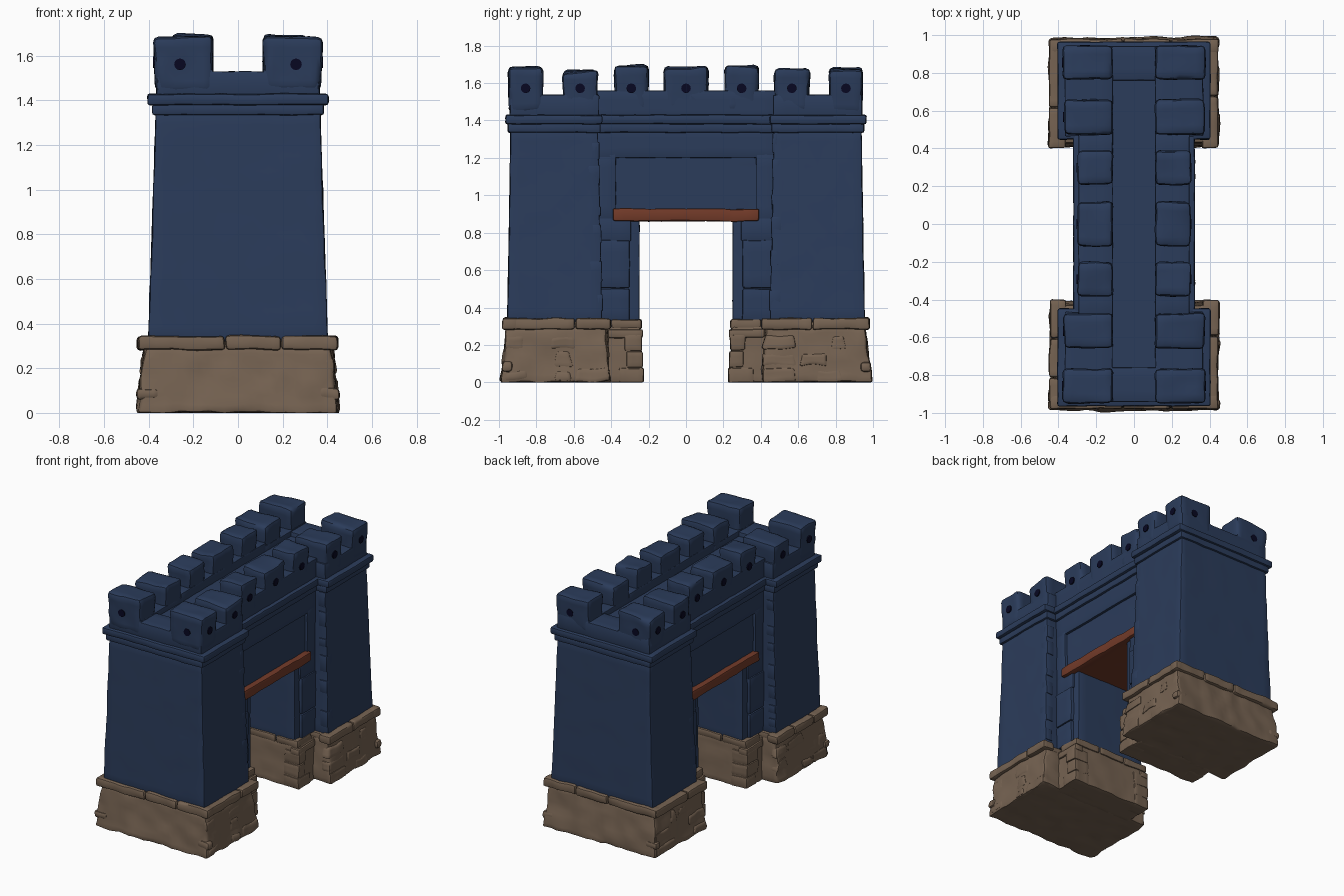
import bpy, bmesh, math, random
from mathutils import Vector, Matrix, noise

if "Cube" in bpy.data.objects:
    bpy.data.objects.remove(bpy.data.objects["Cube"])

random.seed(11)


def material(name, rgb):
    m = bpy.data.materials.new(name)
    m.diffuse_color = (*rgb, 1)
    m.use_nodes = True
    m.node_tree.nodes["Principled BSDF"].inputs["Base Color"].default_value = m.diffuse_color
    return m


BLUE = material("blue plaster", (0.024, 0.045, 0.104))
STONE = material("brown stone", (0.180, 0.124, 0.084))
WOOD = material("red wood", (0.170, 0.043, 0.022))
DARK = material("dark hole", (0.002, 0.002, 0.015))
groups = {}


def group(name, mat):
    if name not in groups:
        groups[name] = (bmesh.new(), mat)
    return groups[name][0]


def block(name, mat, x, y, z, top=None, bevel=0.01, rough=0.004, step=0.07, tilt=0.0):
    """Worn block: x, y, z ranges, optional (x, y) ranges at the top."""
    x, y = sorted(x), sorted(y)
    tx, ty = (sorted(top[0]), sorted(top[1])) if top else (x, y)
    bm = bmesh.new()
    bmesh.ops.create_cube(bm, size=1)
    for v in bm.verts:
        i, j, up = v.co.x > 0, v.co.y > 0, v.co.z > 0
        v.co = (tx if up else x)[i], (ty if up else y)[j], z[up]
        if up and tilt:
            v.co.z += random.uniform(-tilt, tilt)
    if bevel:
        bmesh.ops.bevel(bm, geom=bm.edges[:], offset=bevel, segments=2,
                        profile=0.5, affect='EDGES', clamp_overlap=True)
    # even cuts so the surface can be made uneven
    for axis, (a, b) in enumerate((x, y, z)):
        n = int((b - a) / step)
        for k in range(1, n + 1):
            co, no = Vector(), Vector()
            co[axis] = a + (b - a) * k / (n + 1)
            no[axis] = 1
            bmesh.ops.bisect_plane(bm, geom=bm.verts[:] + bm.edges[:] + bm.faces[:],
                                   plane_co=co, plane_no=no)
    for v in bm.verts:
        v.co += noise.noise_vector(v.co * 11) * rough
        v.co.z = max(v.co.z, 0)
    tmp = bpy.data.meshes.new("tmp")
    bm.to_mesh(tmp)
    bm.free()
    group(name, mat).from_mesh(tmp)
    bpy.data.meshes.remove(tmp)


def hole(pos, axis):
    """Dark round disc on a battlement face."""
    rot = Matrix.Rotation(math.pi / 2, 4, 'Y' if axis == 'x' else 'X')
    bmesh.ops.create_cone(group("battlement_holes", DARK), cap_ends=True, segments=12,
                          radius1=0.026, radius2=0.026, depth=0.009,
                          matrix=Matrix.Translation(pos) @ rot)


def spans(a, b, lo, hi):
    """Split a range into random lengths."""
    out = []
    while b - a > 1e-4:
        w = random.uniform(lo, hi)
        e = b if b - a - w < lo else a + w
        out.append((a, e))
        a = e
    return out


for s in (-1, 1):
    # tower shaft and its two cornice bands
    block("tower_shafts", BLUE, (-.402, .402), (s * .45, s * .955), (.32, 1.36),
          top=((-.367, .367), (s * .47, s * .937)), bevel=.008, rough=.005)
    block("cornices", BLUE, (-.383, .383), (s * .455, s * .952), (1.335, 1.385), bevel=.01)
    block("cornices", BLUE, (-.405, .405), (s * .447, s * .965), (1.38, 1.43), bevel=.012)
    # end parapet sill
    block("parapets", BLUE, (-.362, .362), (s * .76, s * .942), (1.41, 1.53), bevel=.006, rough=.003)

    # stone plinths
    block("plinths", STONE, (-.448, .448), (s * .405, s * .992), (0, .30),
          top=((-.418, .418), (s * .425, s * .955)), bevel=.015, rough=.014, step=.04)
    block("plinths", STONE, (-.318, .318), (s * .23, s * .45), (0, .30),
          top=((-.305, .305), (s * .248, s * .45)), bevel=.012, rough=.008, step=.04)
    block("plinth_caps", STONE, (-.40, .40), (s * .43, s * .95), (.28, .335))
    # cap stones on the outer and inner faces
    for a, b in ((-.447, -.06), (-.055, .19), (.195, .447)):
        block("plinth_caps", STONE, (a, b), (s * .90, s * .98), (.283, .345),
              bevel=.014, rough=.008, step=.04)
    for a, b in spans(-.31, .31, .15, .26):
        block("plinth_caps", STONE, (a, b - .005), (s * .237, s * .40), (.285, .337),
              bevel=.013, rough=.006, step=.04)

    for t in (-1, 1):
        # foot stones at the outer corners
        block("plinth_stones", STONE, (t * .36, t * .456), (s * .93, s * .985), (.06, .11),
              bevel=.016, rough=.008, step=.03)
        # cap stones on the long sides
        for a, b in spans(.40, .98, .14, .28):
            block("plinth_caps", STONE, (t * .36, t * random.uniform(.444, .453)),
                  (s * a, s * (b - .004)), (.283, .343), bevel=.013, rough=.007, step=.04)
        block("plinth_caps", STONE, (t * .25, t * .319), (s * .232, s * .42), (.238, .283),
              bevel=.01, rough=.005, step=.04)
        # uneven wall stones in courses
        for z0, z1 in ((0, .08), (.08, .17), (.17, .26)):
            for a, b in spans(.405, .985, .09, .2):
                if random.random() < .65:
                    mid = (z0 + z1) / 2
                    d = .448 - .1 * mid + random.uniform(.003, .010)
                    block("plinth_stones", STONE, (t * .38, t * (d + .003)),
                          (s * a, s * min(b - .006, .97)),
                          (z0 + random.uniform(0, .015), z1 - random.uniform(0, .02)),
                          top=((t * .38, t * (d - .004)),
                               (s * (a + random.uniform(0, .02)), s * (min(b, .975) - random.uniform(.01, .03)))),
                          bevel=.014, rough=.012, step=.03)
            block("plinth_stones", STONE, (t * .20, t * .321),
                  (s * (.228 + z0 * .05), s * random.uniform(.3, .38)), (z0, z1 - .004),
                  bevel=.008, rough=.006, step=.04)
        # chipped corner stones on the tower edges
        z = .38
        while z < 1.26:
            h = random.uniform(.05, .12)
            k = (z - .32) / 1.04
            xo, yi = .402 - .035 * k, .45 + .02 * k
            block("corner_stones", BLUE, (t * (xo - .06), t * (xo - .002)),
                  (s * (yi - .005), s * (yi + random.uniform(.02, .06))), (z, z + h),
                  bevel=.006, rough=.004)
            z += h + random.uniform(.03, .13)
        # tower side parapet
        block("parapets", BLUE, (t * .112, t * .366), (s * .465, s * .94), (1.41, 1.537),
              bevel=.006, rough=.003)
        # gate jamb facing blocks and panel posts
        for z0, z1 in ((.33, .50), (.505, .76)):
            block("jamb_blocks", BLUE, (t * .2, t * .297), (s * .302, s * .48), (z0, z1),
                  bevel=.007, rough=.003)
        block("jamb_blocks", BLUE, (t * .2, t * .288), (s * .295, s * .48), (.755, .88),
              bevel=.006, rough=.003)
        block("panel_frame", BLUE, (t * .2, t * .288), (s * .375, s * .48), (.87, 1.22),
              bevel=.005, rough=.003)
    # gate piers
    block("gate_wall", BLUE, (-.275, .275), (s * .249, s * .50), (.30, .90), bevel=.006, rough=.003)

# wall over the gate, with the wooden lintel
block("gate_wall", BLUE, (-.270, .270), (-.5, .5), (.90, 1.36), bevel=0, rough=.003)
block("gate_lintel", WOOD, (-.312, .312), (-.39, .39), (.862, .927), bevel=.008, rough=.006)
block("walkway", BLUE, (-.2, .2), (-.85, .85), (1.36, 1.50), bevel=0, rough=.002)
for t in (-1, 1):
    block("panel_frame", BLUE, (t * .2, t * .288), (-.48, .48), (1.20, 1.36), bevel=.005, rough=.003)
    block("cornices", BLUE, (t * .15, t * .305), (-.48, .48), (1.335, 1.385), bevel=.01)
    block("cornices", BLUE, (t * .15, t * .322), (-.48, .48), (1.38, 1.43), bevel=.012)
    block("parapets", BLUE, (t * .112, t * .294), (-.48, .48), (1.41, 1.56), bevel=.006, rough=.003)

    # battlement teeth: y range, height, outer x
    for a, b, h, xo in ((-.95, -.765, 1.688, .380), (-.66, -.472, 1.665, .374),
                        (-.385, -.20, 1.688, .302), (-.12, .12, 1.688, .302),
                        (.205, .39, 1.688, .302), (.472, .66, 1.675, .374),
                        (.765, .945, 1.675, .380)):
        block("battlements", BLUE, (t * .115, t * (xo - .012)), (a + .006, b - .006), (1.44, h),
              top=((t * .112, t * xo), (a, b)), bevel=.024, rough=.008, step=.05, tilt=.012)
        mid = (a + b) / 2
        hole((t * (xo - .003), mid, 1.572), 'x')
        if abs(mid) > .7:
            hole((t * .26, (a + .003 if mid < 0 else b - .003), 1.562), 'y')

# turn every group into an object
for name, (bm, mat) in groups.items():
    bmesh.ops.recalc_face_normals(bm, faces=bm.faces[:])
    me = bpy.data.meshes.new(name)
    bm.to_mesh(me)
    bm.free()
    me.materials.append(mat)
    ob = bpy.data.objects.new(name, me)
    bpy.context.collection.objects.link(ob)
    ob.select_set(True)
    bpy.context.view_layer.objects.active = ob
bpy.ops.object.shade_smooth_by_angle(angle=math.radians(40))
